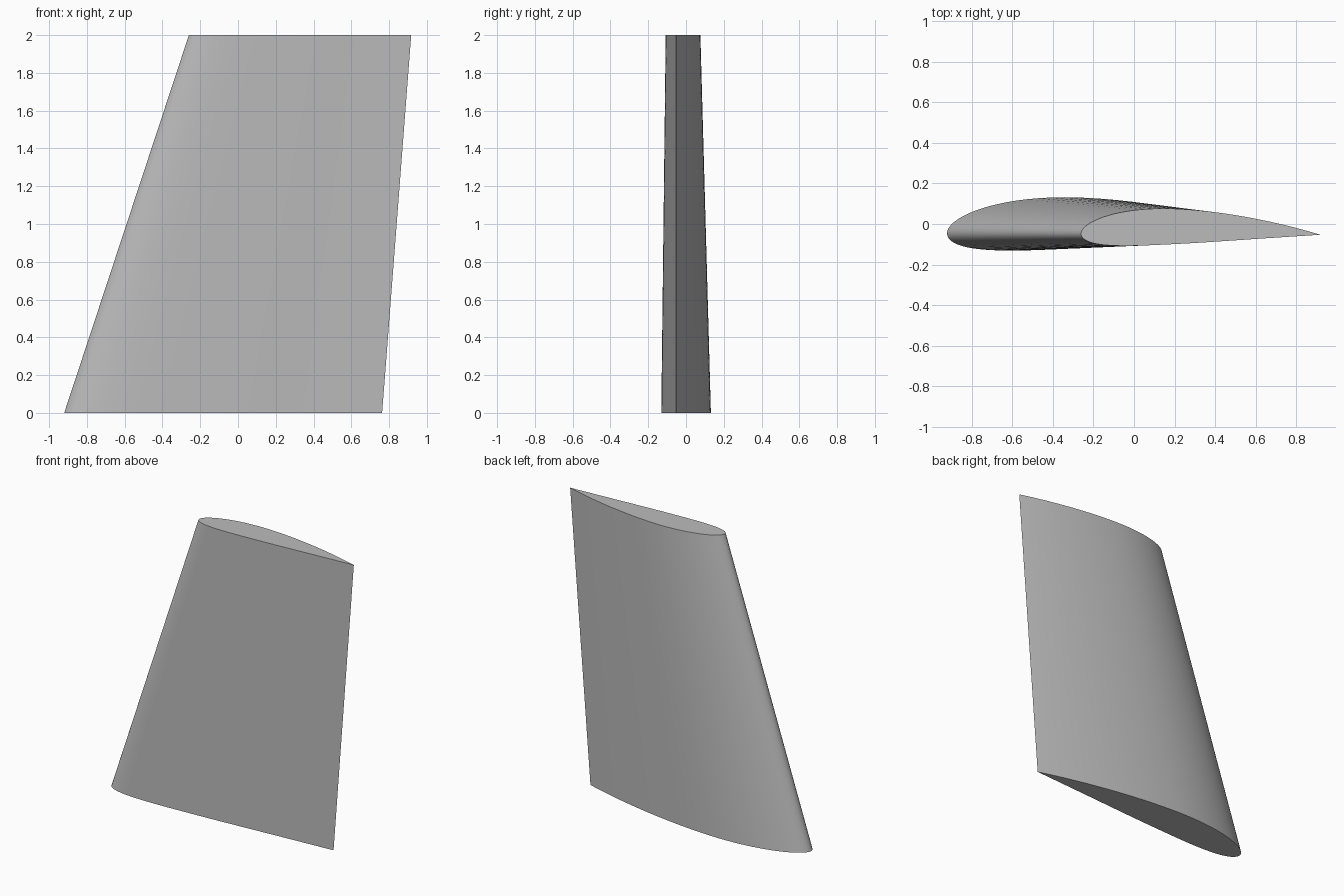
import bpy
import bmesh
from math import atan, cos, pi, radians, sin, sqrt

cube = bpy.data.objects.get("Cube")
if cube:
    bpy.data.objects.remove(cube, do_unlink=True)

CAMBER, CREST, THICK = 0.035, 0.4, 0.152
STEPS = 40
HEIGHT, CHORD_Y = 2.0, -0.053


def surface_point(t, side):
    """Cambered airfoil point at chord fraction t; side is +1 upper, -1 lower."""
    half = 5 * THICK * (0.2969 * sqrt(t) - 0.126 * t - 0.3516 * t**2
                        + 0.2843 * t**3 - 0.1036 * t**4)
    if t < CREST:
        k, start = CAMBER / CREST**2, 0
    else:
        k, start = CAMBER / (1 - CREST)**2, 1 - 2 * CREST
    mean = k * (start + 2 * CREST * t - t * t)
    angle = atan(2 * k * (CREST - t))
    return t - side * half * sin(angle), mean + side * half * cos(angle)


def section():
    """Closed loop: trailing edge, upper side, nose, lower side."""
    stations = [(1 - cos(pi * i / STEPS)) / 2 for i in range(STEPS + 1)]
    upper = [surface_point(t, 1) for t in reversed(stations)]
    lower = [surface_point(t, -1) for t in stations[1:-1]]
    return upper + lower


# Tapered, swept wing panel lofted between root and tip sections
bm = bmesh.new()
rings = []
for nose, tail, z in ((-0.92, 0.763, 0), (-0.26, 0.917, HEIGHT)):
    chord = tail - nose
    rings.append([bm.verts.new((nose + chord * u, CHORD_Y + chord * v, z))
                  for u, v in section()])
root, tip = rings
count = len(root)
for i in range(count):
    j = (i + 1) % count
    bm.faces.new((root[i], root[j], tip[j], tip[i]))

# Flat end caps
bm.faces.new(root)
bm.faces.new(tip)
bmesh.ops.recalc_face_normals(bm, faces=bm.faces)
mesh = bpy.data.meshes.new("wing_panel")
bm.to_mesh(mesh)
bm.free()

wing = bpy.data.objects.new("wing_panel", mesh)
bpy.context.collection.objects.link(wing)

# Plain grey material
grey = bpy.data.materials.new("plain grey")
grey.use_nodes = True
colour = (0.5, 0.5, 0.5, 1)
grey.diffuse_color = colour
grey.node_tree.nodes["Principled BSDF"].inputs["Base Color"].default_value = colour
mesh.materials.append(grey)

# Smooth skin with sharp trailing edge and cap rims
bpy.ops.object.select_all(action="DESELECT")
wing.select_set(True)
bpy.context.view_layer.objects.active = wing
bpy.ops.object.shade_smooth_by_angle(angle=radians(30))
